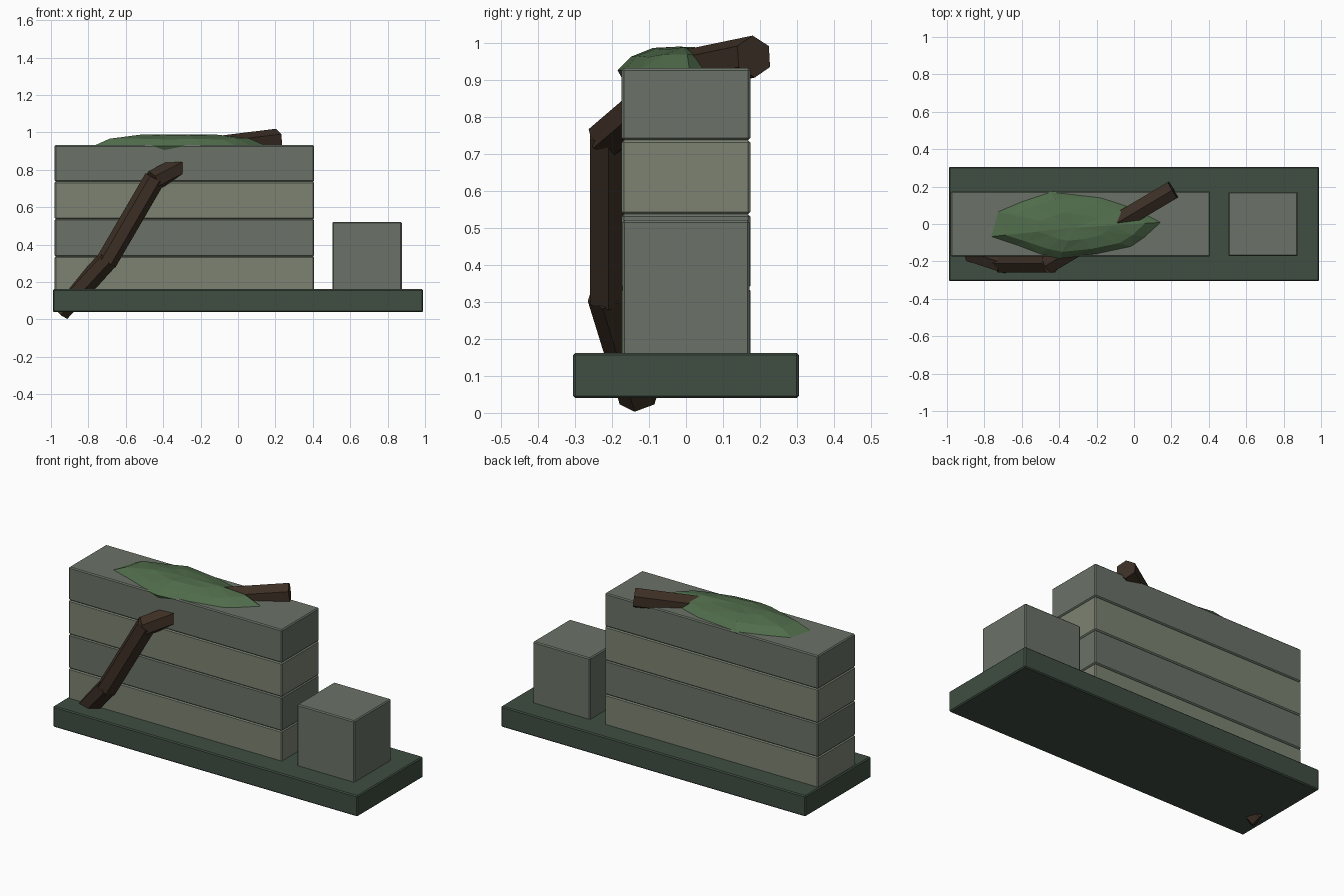
import bpy, bmesh, random
from mathutils import Vector

if "Cube" in bpy.data.objects:
    bpy.data.objects.remove(bpy.data.objects["Cube"])

random.seed(4)

def material(name, rgb):
    m = bpy.data.materials.new(name)
    m.diffuse_color = (*rgb, 1)
    m.use_nodes = True
    m.node_tree.nodes["Principled BSDF"].inputs["Base Color"].default_value = m.diffuse_color
    return m

BASE = material("dark_green", (0.05, 0.075, 0.054))
STONE = material("grey_stone", (0.145, 0.17, 0.138))
PALE = material("pale_stone", (0.20, 0.225, 0.167))
BARK = material("bark", (0.045, 0.028, 0.018))
MOSS = material("moss", (0.08, 0.15, 0.07))

def finish(bm, name, mat):
    bmesh.ops.recalc_face_normals(bm, faces=bm.faces)
    me = bpy.data.meshes.new(name)
    bm.to_mesh(me)
    bm.free()
    me.materials.append(mat)
    ob = bpy.data.objects.new(name, me)
    bpy.context.collection.objects.link(ob)
    return ob

def box(name, lo, hi, mat, bevel=0.006):
    bm = bmesh.new()
    bmesh.ops.create_cube(bm, size=1)
    lo, hi = Vector(lo), Vector(hi)
    for v in bm.verts:
        v.co = (lo + hi) / 2 + v.co * (hi - lo)
    ob = finish(bm, name, mat)
    b = ob.modifiers.new("edge", "BEVEL")
    b.width, b.segments = bevel, 1
    return ob

# Plinth
box("plinth", (-0.99, -0.305, 0.04), (0.99, 0.305, 0.162), BASE)

# Wall made of four stone courses
levels = [0.14, 0.337, 0.537, 0.737, 0.932]
for i in range(4):
    box(f"wall_course_{i + 1}", (-0.98, -0.174, levels[i]),
        (0.407, 0.174, levels[i + 1]), STONE if i % 2 else PALE)

# Detached stone block
box("end_block", (0.504, -0.172, 0.14), (0.876, 0.172, 0.521), STONE)

# Root: one hexagonal log per stretch of the path
path = [Vector(p) for p in ((-0.945, -0.128, 0.05), (-0.70, -0.21, 0.315),
        (-0.45, -0.21, 0.745), (-0.10, 0.0, 0.925), (0.20, 0.178, 0.962))]
for i, (a, b) in enumerate(zip(path, path[1:])):
    d = b - a
    bm = bmesh.new()
    bmesh.ops.create_cone(bm, cap_ends=True, segments=6, radius1=0.057,
                          radius2=0.057, depth=d.length + 0.02)
    bm.transform(d.to_track_quat('Z', 'Y').to_matrix().to_4x4())
    bmesh.ops.translate(bm, verts=bm.verts, vec=(a + b) / 2)
    finish(bm, f"root_{i + 1}", BARK)

# Moss mound: outline stepped inward and up into a low faceted dome
outline = [(-0.79, -0.07), (-0.65, -0.115), (-0.50, -0.165), (-0.40, -0.185),
           (-0.20, -0.165), (-0.01, -0.125), (0.08, -0.07), (0.165, 0.01),
           (0.0, 0.09), (-0.17, 0.145), (-0.45, 0.176), (-0.60, 0.125),
           (-0.75, 0.07)]
bm = bmesh.new()
c = Vector((-0.32, -0.02, 0))
rings = []
for s, z in ((0.9, 0.90), (1.0, 0.925), (0.78, 0.967), (0.42, 0.987)):
    ring = []
    for x, y in outline:
        p = c + (Vector((x, y, 0)) - c) * s
        p.z = z + random.uniform(-0.006, 0.003)
        ring.append(bm.verts.new(p))
    rings.append(ring)
n = len(outline)
for r0, r1 in zip(rings, rings[1:]):
    for k in range(n):
        j = (k + 1) % n
        bm.faces.new((r0[k], r0[j], r1[j], r1[k]))
bm.faces.new(rings[0])
top = bm.verts.new((c.x, c.y, 0.99))
for k in range(n):
    bm.faces.new((rings[-1][k], rings[-1][(k + 1) % n], top))
bmesh.ops.triangulate(bm, faces=bm.faces)
finish(bm, "moss", MOSS)
